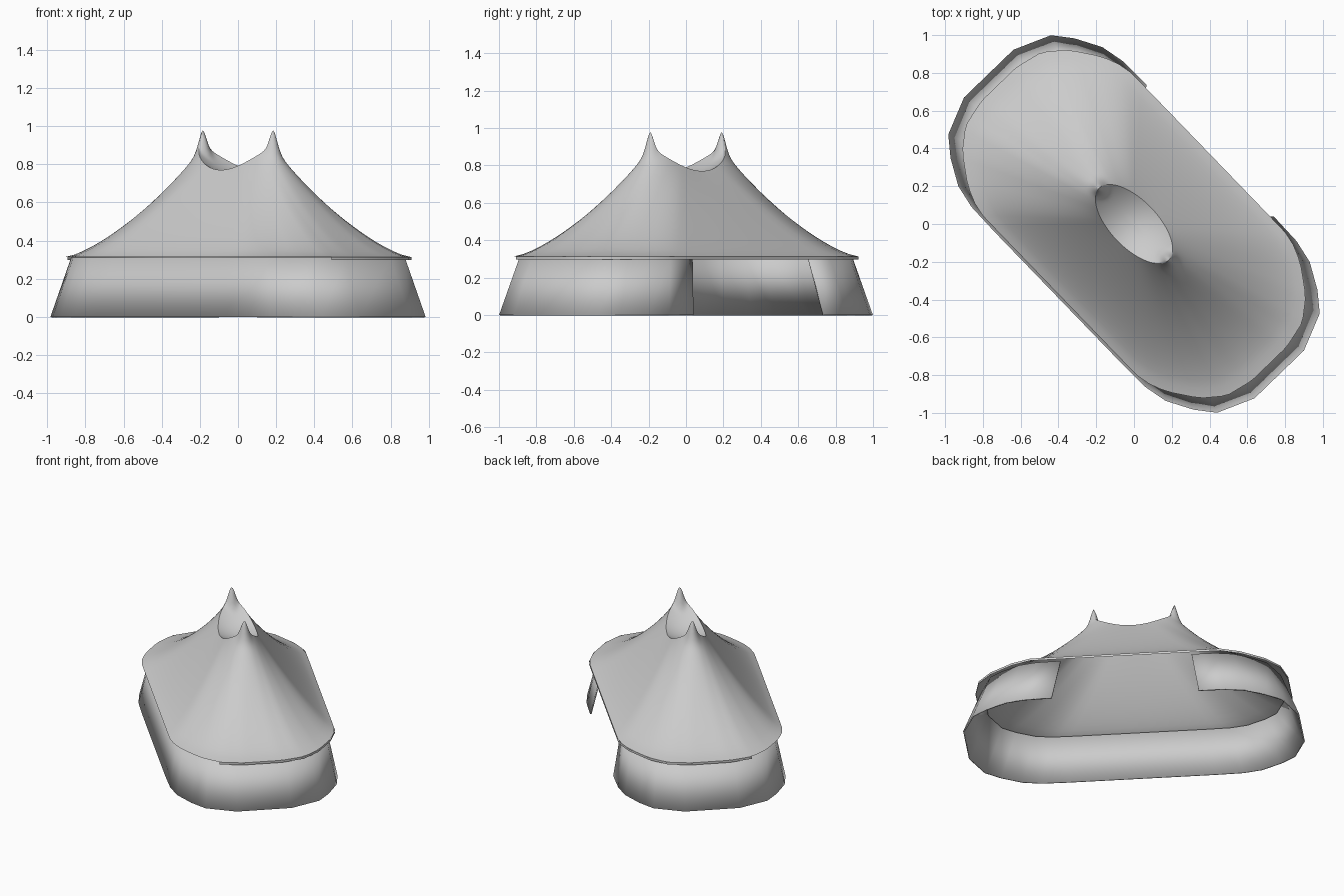
import bpy
import bmesh
from math import cos, sin, pi, exp, radians
from mathutils import Vector

if "Cube" in bpy.data.objects:
    bpy.data.objects.remove(bpy.data.objects["Cube"], do_unlink=True)

# Material
canvas = bpy.data.materials.new("light grey canvas")
canvas.use_nodes = True
GREY = (0.6, 0.6, 0.6, 1)
canvas.diffuse_color = GREY
canvas.node_tree.nodes["Principled BSDF"].inputs["Base Color"].default_value = GREY

# Plan axes: the tent lies diagonally, s along its length and t across it
TURN = radians(46)


def place(s, t, z):
    return (s * cos(TURN) + t * sin(TURN), t * cos(TURN) - s * sin(TURN), z)


def full_outline(quarter):
    """Mirror a quarter outline into a closed counter-clockwise loop."""
    back = quarter[::-1]
    return (quarter + [(-s, t) for s, t in back]
            + [(-s, -t) for s, t in quarter] + [(s, -t) for s, t in back])


def finish(name, bm, angle):
    mesh = bpy.data.meshes.new(name)
    bm.to_mesh(mesh)
    bm.free()
    mesh.materials.append(canvas)
    obj = bpy.data.objects.new(name, mesh)
    bpy.context.collection.objects.link(obj)
    bpy.ops.object.select_all(action='DESELECT')
    obj.select_set(True)
    bpy.context.view_layer.objects.active = obj
    bpy.ops.object.shade_smooth_by_angle(angle=radians(angle))
    return obj


def strip(name, path, low, high, top_scale):
    """Upright band of cloth along an open path."""
    bm = bmesh.new()
    rows = [(bm.verts.new(place(s, t, low)),
             bm.verts.new(place(s * top_scale, t * top_scale, high))) for s, t in path]
    for a, b in zip(rows, rows[1:]):
        bm.faces.new((a[0], b[0], b[1], a[1]))
    return finish(name, bm, 40)


eave = full_outline([(1.03, .13), (.995, .28), (.906, .39), (.755, .495), (.627, .545), (.47, .546)])
foot = full_outline([(1.107, .182), (1.024, .378), (.926, .456), (.79, .53), (.663, .556), (.485, .56)])

# Roof shape
EAVE_Z = 0.313
RIM_S, RIM_T = 0.265, 0.125


def eave_point(angle):
    """Point where a ray from the centre meets the eave outline."""
    ray = Vector((1.03 * cos(angle), 0.55 * sin(angle)))
    reach = 10
    for p, q in zip(eave, eave[1:] + eave[:1]):
        normal = Vector((q[1] - p[1], p[0] - q[0]))
        facing = normal.dot(ray)
        if facing > 1e-6:
            reach = min(reach, normal.dot(Vector(p)) / facing)
    return ray * reach


def peak(s, t):
    """Small pole tip that pushes the cloth up at each end of the dip."""
    return 0.095 * exp(-((abs(s) - RIM_S) ** 2 + t * t) / 0.03 ** 2)


def roof_vertex(bm, s, t, z):
    return bm.verts.new(place(s, t, z + peak(s, t)))


SIDES = 96
DIP_STEPS, SLOPE_STEPS = 12, 26
DIP_Z = 0.745
bm = bmesh.new()
centre = roof_vertex(bm, 0, 0, DIP_Z)
rings = []
angles = [2 * pi * i / SIDES for i in range(SIDES)]
rim_z = [0.77 + 0.112 * cos(a) ** 2 for a in angles]

# Dip between the two peaks
for k in range(1, DIP_STEPS + 1):
    r = (k / DIP_STEPS) ** 0.7
    rings.append([roof_vertex(bm, RIM_S * r * cos(a), RIM_T * r * sin(a),
                              DIP_Z + (z - DIP_Z) * r ** 2)
                  for a, z in zip(angles, rim_z)])

# Sagging outer slope down to the eave
for k in range(1, SLOPE_STEPS + 1):
    u = (k / SLOPE_STEPS) ** 1.8
    ring = []
    for a, z in zip(angles, rim_z):
        rim = Vector((RIM_S * cos(a), RIM_T * sin(a)))
        p = rim.lerp(eave_point(a), u)
        sag = 1.25 + 0.25 * cos(a) ** 2
        ring.append(roof_vertex(bm, p.x, p.y, EAVE_Z + (z - EAVE_Z) * (1 - u) ** sag))
    rings.append(ring)

for i in range(SIDES):
    j = (i + 1) % SIDES
    bm.faces.new((centre, rings[0][i], rings[0][j]))
    for inner, outer in zip(rings, rings[1:]):
        bm.faces.new((inner[i], outer[i], outer[j], inner[j]))
finish("tent_roof", bm, 70)

# Narrow valance hanging from the eave around the open side
strip("eave_valance", eave[22:] + eave[:14], 0.297, EAVE_Z, 1)

# Splayed wall, open along one long side
wall = strip("tent_wall", foot[6:] + foot[:6], 0, 0.31, 0.89)
thickness = wall.modifiers.new("cloth thickness", 'SOLIDIFY')
thickness.thickness = 0.01
